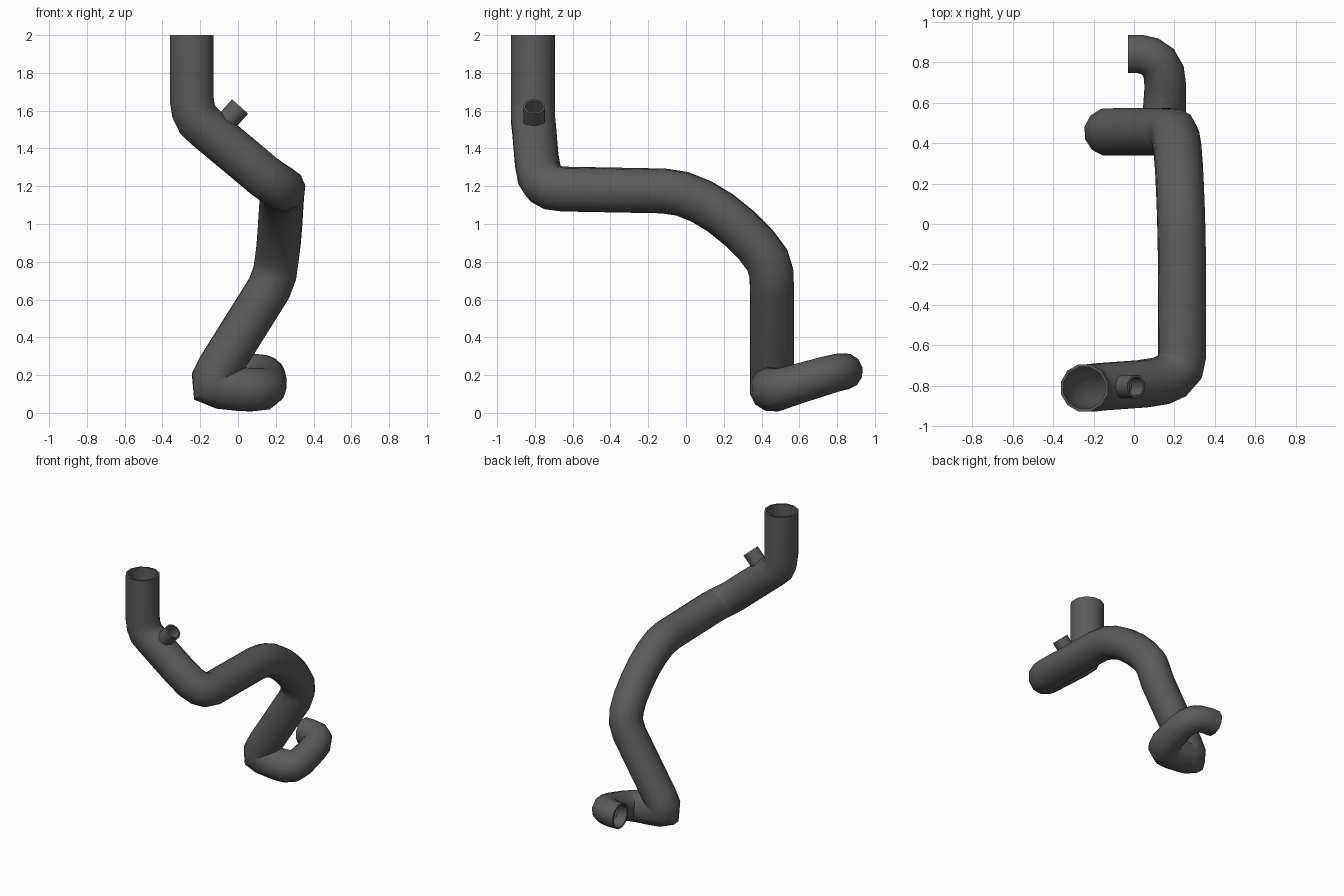
import bpy, bmesh, math
from mathutils import Vector

if "Cube" in bpy.data.objects:
    bpy.data.objects.remove(bpy.data.objects["Cube"])

metal = bpy.data.materials.new("dark_grey")
metal.diffuse_color = (0.105, 0.105, 0.105, 1)
metal.use_nodes = True
metal.node_tree.nodes["Principled BSDF"].inputs["Base Color"].default_value = metal.diffuse_color


def tube(name, path, sides, wall, start_normal):
    """Sweep a mitred, hollow, open ended tube along (x, y, z, radius) points."""
    pts = [Vector(p[:3]) for p in path]
    n = len(pts)
    dirs = [(pts[i + 1] - pts[i]).normalized() for i in range(n - 1)]
    u = Vector(start_normal)
    u = (u - dirs[0] * u.dot(dirs[0])).normalized()
    v = dirs[0].cross(u)
    ang = [2 * math.pi * (k + 0.5) / sides for k in range(sides)]
    offs = [u * math.cos(a) + v * math.sin(a) for a in ang]
    bm = bmesh.new()
    outer, inner = [], []
    for i in range(n):
        d = dirs[max(i - 1, 0)]
        t = (d + dirs[min(i, n - 2)]).normalized()
        # slide the ring along the incoming direction onto the mitre plane
        offs = [o - d * (o.dot(t) / d.dot(t)) for o in offs]
        r = path[i][3]
        outer.append([bm.verts.new(pts[i] + o * r) for o in offs])
        inner.append([bm.verts.new(pts[i] + o * (r - wall)) for o in offs])

    def bridge(a, b):
        for k in range(sides):
            m = (k + 1) % sides
            bm.faces.new((a[k], a[m], b[m], b[k]))

    for i in range(n - 1):
        bridge(outer[i], outer[i + 1])
        bridge(inner[i + 1], inner[i])
    bridge(inner[0], outer[0])
    bridge(outer[-1], inner[-1])
    me = bpy.data.meshes.new(name)
    bm.to_mesh(me)
    bm.free()
    me.materials.append(metal)
    ob = bpy.data.objects.new(name, me)
    bpy.context.collection.objects.link(ob)
    bpy.ops.object.select_all(action='DESELECT')
    ob.select_set(True)
    bpy.context.view_layer.objects.active = ob
    bpy.ops.object.shade_smooth_by_angle(angle=math.radians(50))
    return ob


R = 0.12
# main hose: upright neck, slanted run, long level run, drop and lower hook
main_path = [
    (-0.245, -0.81, 2.0, R), (-0.245, -0.81, 1.66, R),
    (-0.236, -0.81, 1.60, R), (-0.212, -0.81, 1.55, R),
    (-0.17, -0.805, 1.51, R), (0.04, -0.79, 1.335, R),
    (0.135, -0.775, 1.255, R), (0.19, -0.75, 1.215, R),
    (0.225, -0.71, 1.193, R), (0.238, -0.65, 1.185, R),
    (0.236, -0.12, 1.175, R), (0.234, -0.02, 1.16, R),
    (0.231, 0.08, 1.12, R), (0.227, 0.18, 1.06, R),
    (0.222, 0.28, 0.98, R), (0.215, 0.37, 0.89, R),
    (0.205, 0.43, 0.81, R), (0.195, 0.452, 0.74, R),
    (0.165, 0.455, 0.66, R), (-0.095, 0.455, 0.245, R),
    (-0.125, 0.455, 0.185, R), (-0.122, 0.455, 0.152, R),
    (-0.085, 0.455, 0.137, R), (0.02, 0.455, 0.125, 0.119),
    (0.08, 0.462, 0.122, 0.117), (0.128, 0.49, 0.125, 0.112),
    (0.15, 0.54, 0.138, 0.107), (0.155, 0.68, 0.18, 0.103),
    (0.147, 0.75, 0.20, 0.101), (0.12, 0.80, 0.213, 0.099),
    (0.08, 0.828, 0.219, 0.098), (0.03, 0.84, 0.22, 0.097),
    (-0.03, 0.84, 0.22, 0.097),
]
tube("main_hose", main_path, 12, 0.014, (1, 0, 0))

# small outlet on the slanted run
tube("side_outlet", [(-0.085, -0.803, 1.515, 0.059), (0.011, -0.803, 1.622, 0.059)],
     12, 0.012, (0, 1, 0))
